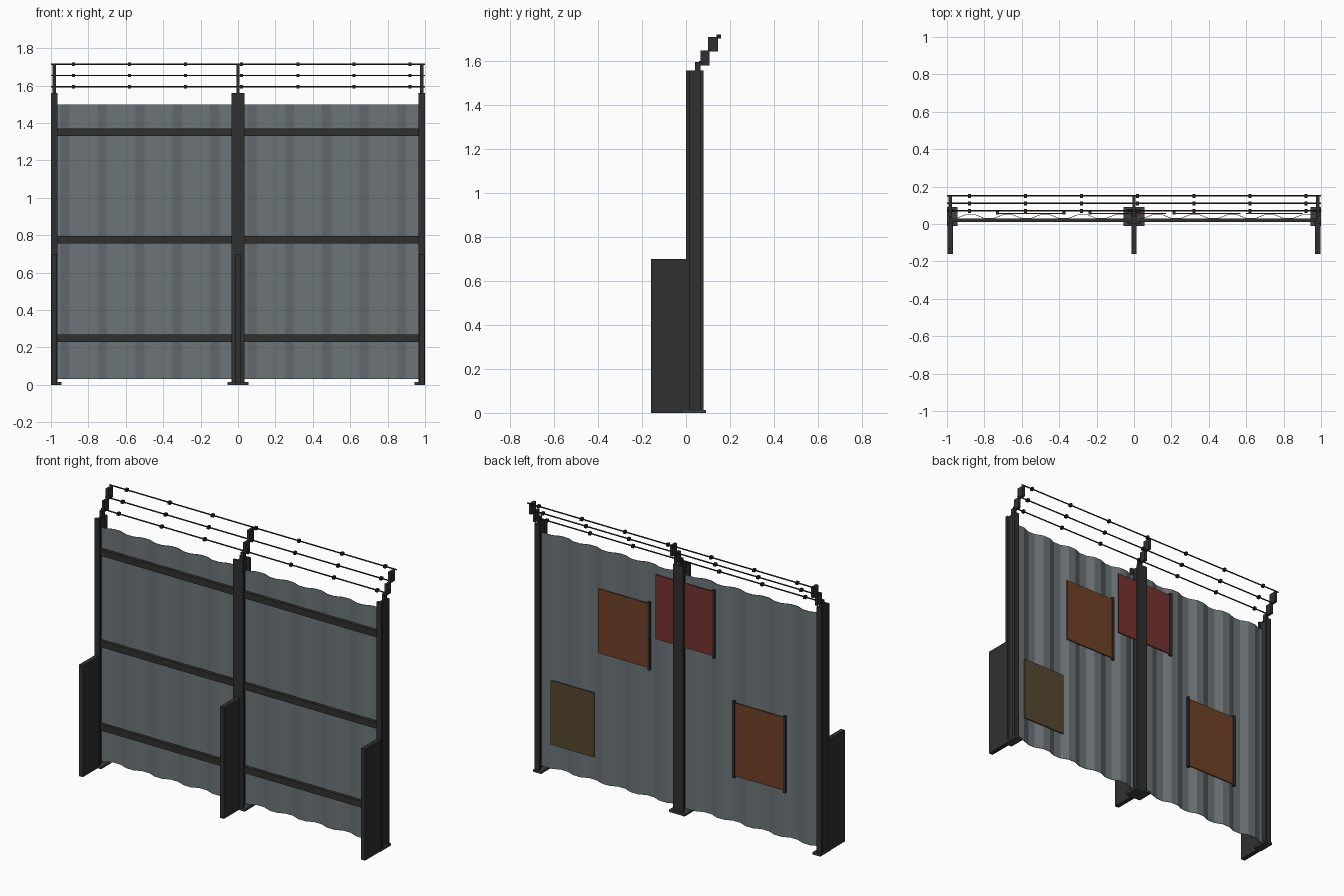
import bpy
import bmesh
from mathutils import Matrix, Vector

cube = bpy.data.objects.get("Cube")
if cube:
    bpy.data.objects.remove(cube, do_unlink=True)


def material(name, r, g, b):
    m = bpy.data.materials.new(name)
    m.use_nodes = True
    m.diffuse_color = (r, g, b, 1)
    m.node_tree.nodes["Principled BSDF"].inputs["Base Color"].default_value = (r, g, b, 1)
    return m


STEEL = material("dark steel", 0.03, 0.03, 0.031)
PLATE = material("plate grey", 0.05, 0.052, 0.056)
SHEET = material("sheet grey", 0.15, 0.175, 0.185)
WIRE = material("wire black", 0.018, 0.018, 0.019)
RUST = material("rust orange", 0.16, 0.055, 0.02)
RED = material("faded red", 0.18, 0.032, 0.028)
OLIVE = material("olive brown", 0.095, 0.065, 0.032)


def finish(name, bm, mat):
    mesh = bpy.data.meshes.new(name)
    bm.to_mesh(mesh)
    bm.free()
    mesh.materials.append(mat)
    obj = bpy.data.objects.new(name, mesh)
    bpy.context.collection.objects.link(obj)
    return obj


def add_box(bm, xs, ys, zs):
    lo, hi = Vector((xs[0], ys[0], zs[0])), Vector((xs[1], ys[1], zs[1]))
    mat = Matrix.Translation((lo + hi) / 2) @ Matrix.Diagonal((*(hi - lo), 1))
    bmesh.ops.create_cube(bm, size=1, matrix=mat)


def boxes(name, mat, *specs):
    bm = bmesh.new()
    for spec in specs:
        add_box(bm, *spec)
    return finish(name, bm, mat)


def around(c, half):
    return (c - half, c + half)


# Posts: flanged beams with base plate, rear buttress and stepped wire arm
POSTS = {"right": (-0.9825, 0.0175), "middle": (0, 0.035), "left": (0.9825, 0.0175)}
for side, (x, half) in POSTS.items():
    wide = around(x, half)
    height = (0.01, 1.56)
    boxes(side + "_post", STEEL,
          (wide, (0, 0.015), height),
          (wide, (0.065, 0.08), height),
          (around(x, half * 0.35), (0.01, 0.07), height))
    plate = (max(-1, x - half - 0.02), min(1, x + half + 0.02))
    boxes(side + "_base_plate", PLATE, (plate, (-0.012, 0.092), (0, 0.014)))
    boxes(side + "_buttress", STEEL, (around(x, 0.014), (-0.16, 0.002), (0, 0.7)))
    arm = around(x, 0.009)
    boxes(side + "_wire_arm", STEEL,
          (arm, (0.04, 0.067), (1.55, 1.597)),
          (arm, (0.065, 0.108), (1.582, 1.65)),
          (arm, (0.1, 0.146), (1.645, 1.712)))

# Corrugated sheets, one per bay
for side, start in (("right", -0.97), ("left", 0.03)):
    end = start + 0.94
    steps = [round(start, 1) + 0.05 * i for i in range(-1, 21)]
    xs = [start] + [x for x in steps if start + 0.001 < x < end - 0.001] + [end]
    bm = bmesh.new()
    columns = []
    for x in xs:
        y = 0.03 if round(x / 0.05) % 4 < 2 else 0.05
        columns.append([bm.verts.new((x, y, z)) for z in (0.03, 1.5)])
    for a, b in zip(columns, columns[1:]):
        bm.faces.new((a[0], b[0], b[1], a[1]))
    sheet = finish(side + "_corrugated_sheet", bm, SHEET)
    solid = sheet.modifiers.new("thickness", 'SOLIDIFY')
    solid.thickness = 0.003
    solid.offset = 0

# Horizontal rails on the front
for name, z in (("lower", 0.25), ("middle", 0.775), ("upper", 1.35)):
    boxes(name + "_rail", STEEL,
          ((-0.97, -0.03), (0.01, 0.03), around(z, 0.02)),
          ((0.03, 0.97), (0.01, 0.03), around(z, 0.02)))

# Barbed wires along the stepped arms
for name, y, z in (("lower", 0.07, 1.594), ("middle", 0.11, 1.654), ("upper", 0.15, 1.714)):
    bm = bmesh.new()
    bmesh.ops.create_cone(bm, cap_ends=True, segments=6, radius1=0.004, radius2=0.004, depth=2,
                          matrix=Matrix.Translation((0, y, z)) @ Matrix.Rotation(1.5708, 4, 'Y'))
    for i in range(7):
        add_box(bm, around(-0.88 + 0.3 * i, 0.008), around(y, 0.01), around(z, 0.009))
    finish(name + "_barbed_wire", bm, WIRE)

# Patch panels on the back, with dark edge strips on some sides
PATCHES = (
    ("upper_patch", RUST, (0.21, 0.57), (0.85, 1.255), (0.215,)),
    ("middle_patch", RED, (-0.24, 0.17), (1.045, 1.45), (-0.235,)),
    ("right_patch", RUST, (-0.73, -0.37), (0.33, 0.79), (-0.73, -0.375)),
    ("low_patch", OLIVE, (0.6, 0.9), (0.185, 0.59), ()),
)
for name, mat, xs, zs, strips in PATCHES:
    boxes(name, mat, (xs, (0.053, 0.06), zs))
    if strips:
        boxes(name + "_edge_strip", STEEL,
              *[(around(x, 0.008), (0.052, 0.066), (zs[0] - 0.012, zs[1] + 0.012)) for x in strips])
